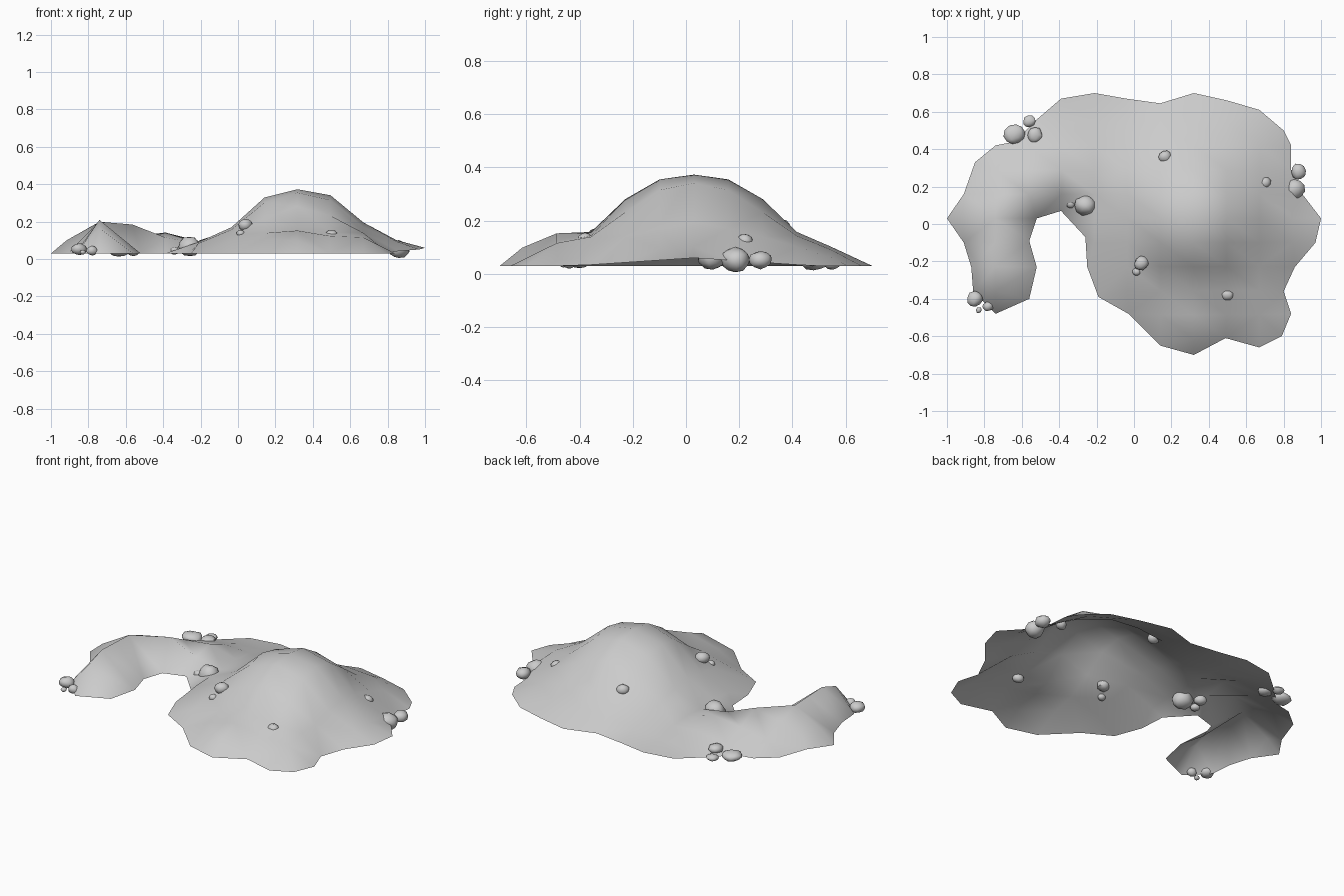
import bpy, bmesh, math, random
from mathutils import Vector, noise
from mathutils.geometry import delaunay_2d_cdt, intersect_point_line

if "Cube" in bpy.data.objects:
    bpy.data.objects.remove(bpy.data.objects["Cube"])

random.seed(4)
stone = bpy.data.materials.new("pale grey")
stone.diffuse_color = (0.6, 0.6, 0.6, 1)
stone.use_nodes = True
stone.node_tree.nodes["Principled BSDF"].inputs["Base Color"].default_value = stone.diffuse_color

# Shoreline seen from above, clockwise from the west point
SHORE = [(-1, .03), (-.91, .16), (-.85, .33), (-.74, .42), (-.64, .44), (-.53, .55), (-.39, .67),
         (-.21, .70), (-.04, .67), (.14, .645), (.32, .70), (.50, .66), (.67, .61), (.80, .50),
         (.84, .42), (.84, .29), (.90, .16), (1, .03), (.97, -.10), (.86, -.23), (.80, -.36),
         (.84, -.48), (.79, -.60), (.67, -.66), (.49, -.61), (.32, -.70), (.14, -.65), (-.03, -.48),
         (-.19, -.39), (-.25, -.23), (-.26, -.07), (-.39, .07), (-.52, .03), (-.56, -.09),
         (-.52, -.23), (-.56, -.40), (-.74, -.48), (-.86, -.36), (-.87, -.23), (-.91, -.10)]
# Hill profile (radius, height), crest of the curved arm and of the front shelf (x, y, height)
HILL = [(0, .375), (.13, .355), (.18, .335), (.26, .28), (.37, .165), (.52, .10), (.60, .065), (.69, .045), (2, .03)]
ARM = [(-.74, -.36, .165), (-.74, -.23, .21), (-.74, .03, .20), (-.68, .10, .195),
       (-.56, .16, .185), (-.39, .28, .145), (-.21, .33, .105), (-.04, .40, .10)]
SHELF = [(.14, -.48, .11), (.32, -.48, .155), (.49, -.48, .125), (.67, -.42, .14), (.67, -.23, .14)]


def lerp_profile(r):
    for (r0, h0), (r1, h1) in zip(HILL, HILL[1:]):
        if r <= r1:
            return h0 + (h1 - h0) * (r - r0) / (r1 - r0)
    return .03


def nearest(p, a, b):
    q, t = intersect_point_line(p, a, b)
    t = min(max(t, 0), 1)
    return (p - (a + (b - a) * t)).length, t


def shore_distance(p):
    pts = [Vector(s) for s in SHORE]
    return min(nearest(p, a, b)[0] for a, b in zip(pts, pts[1:] + pts[:1]))


def inside(p):
    hit = False
    for (x0, y0), (x1, y1) in zip(SHORE, SHORE[1:] + SHORE[:1]):
        if (y0 > p.y) != (y1 > p.y) and p.x < x0 + (p.y - y0) * (x1 - x0) / (y1 - y0):
            hit = not hit
    return hit


def height(p):
    h = lerp_profile((p - Vector((.33, .03))).length)
    for crest in (ARM, SHELF):
        for a, b in zip(crest, crest[1:]):
            d, t = nearest(p, Vector(a[:2]), Vector(b[:2]))
            top = a[2] + (b[2] - a[2]) * t
            h = max(h, .03 + (top - .03) * max(0, 1 - d / .3))
    return h


def finish(bm, name, angle):
    me = bpy.data.meshes.new(name)
    bm.to_mesh(me)
    bm.free()
    me.materials.append(stone)
    ob = bpy.data.objects.new(name, me)
    bpy.context.collection.objects.link(ob)
    bpy.ops.object.select_all(action='DESELECT')
    ob.select_set(True)
    bpy.context.view_layer.objects.active = ob
    bpy.ops.object.shade_smooth_by_angle(angle=math.radians(angle))
    return ob


# Island: coarse grid of points inside the shoreline, triangulated and raised
points = [Vector(s) for s in SHORE]
n = len(points)
for i in range(-7, 5):
    for j in range(-6, 6):
        p = Vector((.318 + .1765 * i, .03 + .129 * j))
        if inside(p) and shore_distance(p) > .045:
            points.append(p)
verts, _, faces, *_ = delaunay_2d_cdt(points, [], [list(range(n))], 1, 1e-5)
bm = bmesh.new()
bv = []
for i, p in enumerate(verts):
    z = .03 + .03 * max(0, 1 - abs(p.y - .03) / .45) * (p.x > .7) if i < n else height(p)
    bv.append(bm.verts.new((p.x, p.y, z)))
for f in faces:
    bm.faces.new([bv[i] for i in f])
bm.normal_update()
for f in bm.faces:
    if f.normal.z < 0:
        f.normal_flip()
finish(bm, "island", 120)

# Boulders: x, y, z, radius, flattening
ROCKS = [(-.85, -.40, .053, .042, .75), (-.78, -.44, .045, .028, .9), (-.83, -.46, .037, .016, .8),
         (-.64, .48, .043, .056, .5), (-.56, .55, .036, .032, .6), (-.53, .475, .055, .042, .6),
         (-.26, .10, .067, .057, .95), (-.33, .165, .06, .034, .8), (-.34, .11, .044, .026, .8),
         (.86, .185, .052, .055, .85), (.88, .28, .053, .042, .8),
         (.04, -.21, .182, .039, .85), (.015, -.255, .137, .023, .8),
         (.165, .36, .175, .034, .85), (.70, .22, .125, .032, .8), (.50, -.38, .13, .031, .8)]
for k, (x, y, z, r, flat) in enumerate(ROCKS):
    bm = bmesh.new()
    bmesh.ops.create_icosphere(bm, subdivisions=2, radius=1)
    turn = random.uniform(0, math.pi)
    for v in bm.verts:
        c = v.co * (1 + .15 * noise.noise(v.co * 1.5 + Vector((k * 7.1, 0, 0))))
        c.x *= 1.05
        c.y *= .95
        v.co = Vector((c.x * math.cos(turn) - c.y * math.sin(turn),
                       c.x * math.sin(turn) + c.y * math.cos(turn), c.z * flat)) * r + Vector((x, y, z))
    low = min(v.co.z for v in bm.verts)
    bmesh.ops.translate(bm, verts=bm.verts, vec=(0, 0, max(0, -low)))
    finish(bm, f"boulder_{k + 1}", 40)
